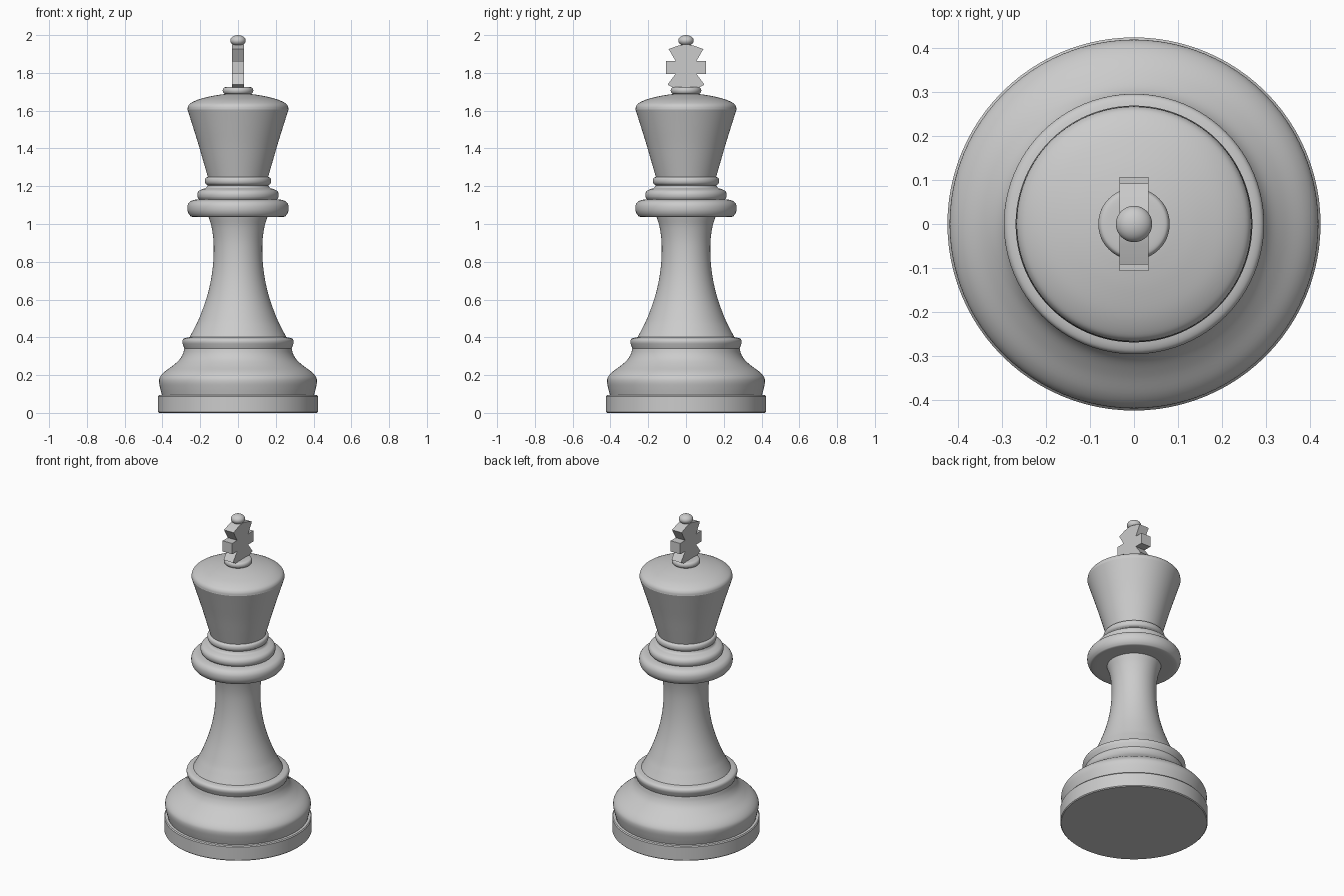
import bpy, bmesh, math
from mathutils import Vector

if "Cube" in bpy.data.objects:
    bpy.data.objects.remove(bpy.data.objects["Cube"])

SEGS = 96


def finish(name, bm, angle=35):
    bmesh.ops.recalc_face_normals(bm, faces=bm.faces)
    mesh = bpy.data.meshes.new(name)
    bm.to_mesh(mesh)
    bm.free()
    obj = bpy.data.objects.new(name, mesh)
    bpy.context.collection.objects.link(obj)
    bpy.ops.object.select_all(action='DESELECT')
    obj.select_set(True)
    bpy.context.view_layer.objects.active = obj
    bpy.ops.object.shade_smooth_by_angle(angle=math.radians(angle))
    return obj


def spline(pts, steps=5):
    """Catmull-Rom curve through the profile points."""
    p = [Vector(q) for q in pts]
    p = [2 * p[0] - p[1]] + p + [2 * p[-1] - p[-2]]
    out = []
    for a, b, c, d in zip(p, p[1:], p[2:], p[3:]):
        for i in range(steps):
            t = i / steps
            out.append(0.5 * (2 * b + (c - a) * t + (2 * a - 5 * b + 4 * c - d) * t * t
                              + (3 * b - a - 3 * c + d) * t ** 3))
    return out + [p[-2]]


def lathe(name, pts, smooth=True):
    """Spin an (r, z) profile about the z axis."""
    bm = bmesh.new()
    prof = spline(pts) if smooth else pts
    verts = [bm.verts.new((max(r, 0), 0, z)) for r, z in prof]
    edges = [bm.edges.new(e) for e in zip(verts, verts[1:])]
    bmesh.ops.spin(bm, geom=verts + edges, cent=(0, 0, 0), axis=(0, 0, 1),
                   angle=2 * math.pi, steps=SEGS, use_duplicate=False)
    bmesh.ops.remove_doubles(bm, verts=bm.verts, dist=1e-5)
    return finish(name, bm)


# Base
lathe("plinth", [(0, 0), (0.418, 0), (0.423, 0.005), (0.423, 0.088),
                 (0.418, 0.094), (0.403, 0.095)], smooth=False)
lathe("base_bulge", [(0.403, 0.095), (0.412, 0.13), (0.418, 0.165), (0.413, 0.19),
                     (0.39, 0.217), (0.345, 0.25), (0.31, 0.282), (0.292, 0.312),
                     (0.284, 0.342)])
lathe("base_ring", [(0.284, 0.342), (0.29, 0.357), (0.295, 0.374), (0.292, 0.388),
                    (0.28, 0.396), (0.256, 0.401)])

# Stem
lathe("stem", [(0.256, 0.401), (0.23, 0.45), (0.206, 0.5), (0.169, 0.6), (0.144, 0.7),
               (0.131, 0.8), (0.129, 0.9), (0.139, 0.98), (0.155, 1.036)])

# Collar rings
lathe("collar_large", [(0.155, 1.036), (0.235, 1.037), (0.255, 1.046), (0.267, 1.07),
                       (0.267, 1.098), (0.255, 1.118), (0.235, 1.127), (0.207, 1.131)])
lathe("collar_middle", [(0.207, 1.131), (0.214, 1.143), (0.215, 1.16), (0.207, 1.175),
                        (0.19, 1.184), (0.17, 1.191), (0.161, 1.205)])
lathe("collar_small", [(0.161, 1.205), (0.172, 1.214), (0.176, 1.228), (0.172, 1.243),
                       (0.16, 1.25)])

# Flared head with shallow domed top
lathe("head", [(0.16, 1.25), (0.183, 1.33), (0.209, 1.42), (0.237, 1.51), (0.267, 1.605)])
lathe("head_top", [(0.267, 1.605), (0.264, 1.624), (0.25, 1.64), (0.21, 1.659),
                   (0.15, 1.675), (0.10, 1.684), (0.068, 1.688)])
lathe("cap_disc", [(0.068, 1.688), (0.077, 1.694), (0.081, 1.706), (0.078, 1.718),
                   (0.068, 1.724), (0.035, 1.726), (0, 1.726)])

# Cross: mirrored outline in y-z, extruded along x
half = [(0.068, 1.722), (0.098, 1.738), (0.055, 1.795), (0.106, 1.795),
        (0.106, 1.863), (0.055, 1.863), (0.092, 1.926), (0.045, 1.943), (0.015, 1.95)]
outline = half + [(-y, z) for y, z in reversed(half)]
bm = bmesh.new()
face = bm.faces.new([bm.verts.new((-0.033, y, z)) for y, z in outline])
ext = bmesh.ops.extrude_face_region(bm, geom=[face])
bmesh.ops.translate(bm, vec=(0.066, 0, 0),
                    verts=[v for v in ext["geom"] if isinstance(v, bmesh.types.BMVert)])
finish("cross", bm, 20)

# Finial ball
lathe("finial", [(0.041 * math.sin(a), 1.971 - 0.029 * math.cos(a))
                 for a in (math.pi * i / 20 for i in range(21))], smooth=False)
